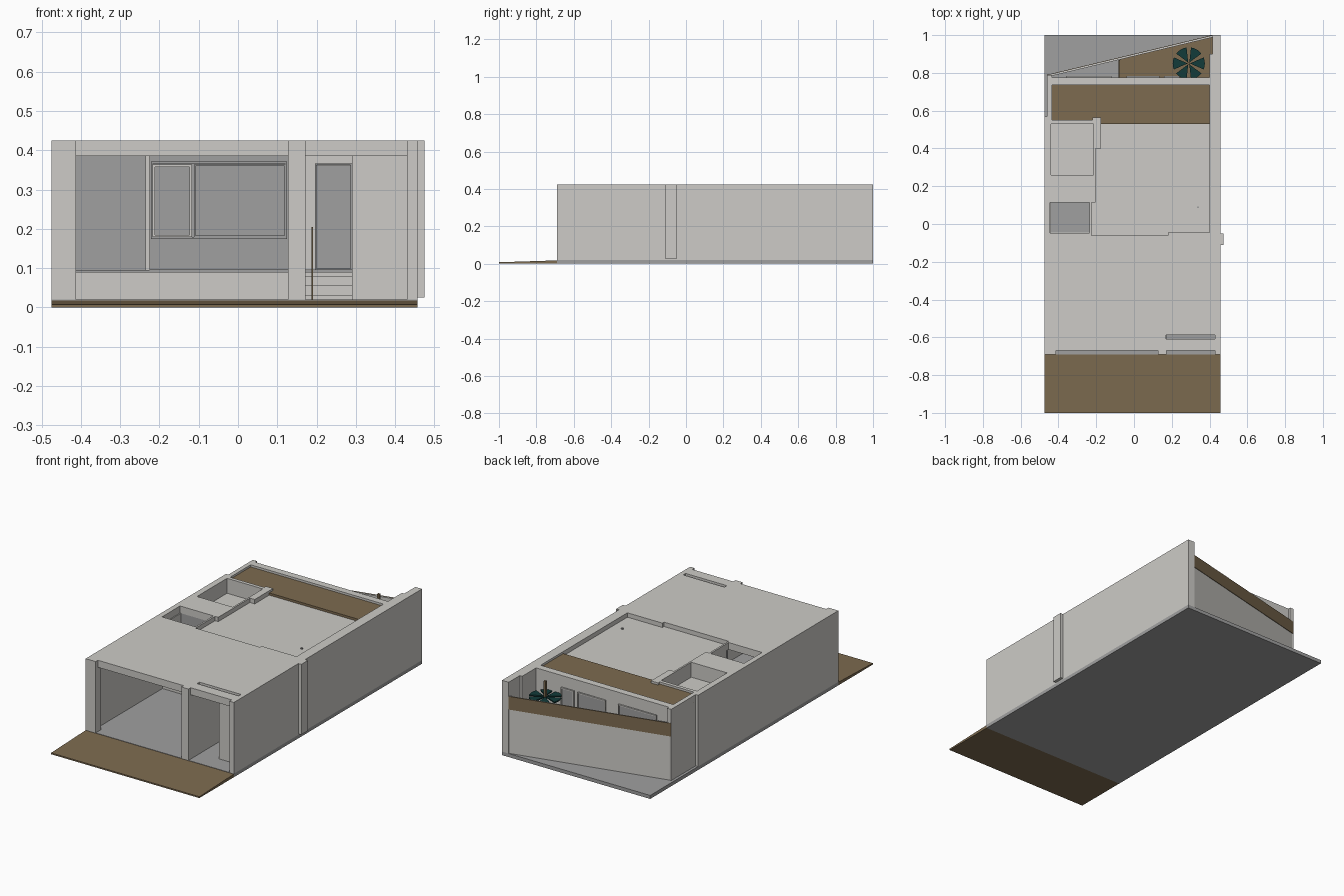
import bpy, bmesh, math
from mathutils import Vector

cube = bpy.data.objects.get("Cube")
if cube:
    bpy.data.objects.remove(cube, do_unlink=True)


def material(name, color):
    m = bpy.data.materials.new(name)
    m.use_nodes = True
    m.diffuse_color = (*color, 1)
    m.node_tree.nodes["Principled BSDF"].inputs["Base Color"].default_value = (*color, 1)
    return m


PLASTER = material("pale plaster", (0.61, 0.60, 0.57))
GREY = material("grey concrete", (0.35, 0.35, 0.35))
BROWN = material("earth brown", (0.205, 0.147, 0.08))
TEAL = material("leaf teal", (0.006, 0.044, 0.042))


def prism(name, mat, points, z0, z1):
    """Extrude a plan outline between two heights."""
    bm = bmesh.new()
    face = bm.faces.new([bm.verts.new((x, y, z0)) for x, y in points])
    top = bmesh.ops.extrude_face_region(bm, geom=[face])["geom"]
    for v in top:
        if isinstance(v, bmesh.types.BMVert):
            v.co.z = z1
    bmesh.ops.recalc_face_normals(bm, faces=bm.faces)
    mesh = bpy.data.meshes.new(name)
    bm.to_mesh(mesh)
    bm.free()
    mesh.materials.append(mat)
    obj = bpy.data.objects.new(name, mesh)
    bpy.context.collection.objects.link(obj)
    return obj


def box(name, mat, x, y, z):
    return prism(name, mat, [(x[0], y[0]), (x[1], y[0]), (x[1], y[1]), (x[0], y[1])], *z)


def cut(obj, x, y, z):
    """Cut a box shaped opening."""
    cutter = box("cutter", PLASTER, x, y, z)
    cutter.hide_render = True
    mod = obj.modifiers.new("opening", "BOOLEAN")
    mod.operation, mod.solver, mod.object = "DIFFERENCE", "EXACT", cutter
    bpy.context.view_layer.objects.active = obj
    bpy.ops.object.modifier_apply(modifier=mod.name)
    bpy.data.objects.remove(cutter, do_unlink=True)


def frame(name, mat, x, z, y, w):
    """Rectangular window frame facing the front or back."""
    for side, fx, fz in (("left", (x[1] - w, x[1]), z), ("right", (x[0], x[0] + w), z),
                         ("top", (x[0] + w, x[1] - w), (z[1] - w, z[1])),
                         ("bottom", (x[0] + w, x[1] - w), (z[0], z[0] + w))):
        box(name + "_" + side, mat, fx, y, fz)


FLOOR, UPPER, CEIL, TOP = 0.02, 0.095, 0.385, 0.425
L, R = -0.475, 0.457

# Ground
box("ground_slab", GREY, (L, R), (-0.69, 1), (0, FLOOR))
pavement = box("pavement", BROWN, (L, R), (-1, -0.69), (0, 0.018))
for v in pavement.data.vertices:
    if v.co.y < -0.9 and v.co.z > 0.01:
        v.co.z = 0.008

# Front pillars and outer walls
box("right_pillar", PLASTER, (L, -0.412), (-0.69, -0.67), (FLOOR, TOP))
box("right_pillar_back", PLASTER, (-0.44, -0.412), (-0.67, -0.64), (FLOOR, CEIL))
box("middle_pillar", PLASTER, (0.127, 0.172), (-0.69, -0.67), (FLOOR, TOP))
box("left_pillar", PLASTER, (0.43, R), (-0.69, -0.67), (FLOOR, TOP))
box("right_wall", PLASTER, (L, -0.44), (-0.67, 0.55), (FLOOR, CEIL))
box("right_wall_end", PLASTER, (L, -0.435), (0.55, 0.57), (FLOOR, TOP))
box("right_rear_wall", PLASTER, (-0.46, -0.435), (0.57, 0.79), (FLOOR, TOP))
box("left_wall", PLASTER, (0.43, R), (-0.67, 0.55), (FLOOR, CEIL))
box("left_inner_wall", PLASTER, (0.40, 0.43), (-0.045, 0.55), (FLOOR, CEIL))
box("left_rear_wall", PLASTER, (0.415, R), (0.55, 1), (FLOOR, TOP))
box("left_garden_pier", PLASTER, (0.40, 0.43), (0.55, 0.9), (FLOOR, TOP))
box("side_buttress", PLASTER, (R, 0.475), (-0.11, -0.05), (0.025, TOP))

# Garage and entrance
box("dividing_wall", PLASTER, (0.127, 0.172), (-0.67, -0.05), (FLOOR, CEIL))
box("upper_floor_base", PLASTER, (-0.44, 0.40), (-0.05, 0.735), (FLOOR, UPPER - 0.005))
box("upper_floor", GREY, (-0.44, 0.40), (-0.045, 0.735), (UPPER - 0.005, UPPER))
box("garage_back_wall", GREY, (-0.225, 0.127), (-0.05, -0.03), (UPPER, CEIL))
frame("window_surround", GREY, (-0.222, 0.125), (0.174, 0.372), (-0.06, -0.05), 0.006)
frame("small_window", PLASTER, (-0.217, -0.117), (0.179, 0.364), (-0.065, -0.05), 0.006)
frame("large_window", GREY, (-0.112, 0.122), (0.179, 0.364), (-0.062, -0.05), 0.004)
box("entrance_closet", PLASTER, (0.29, 0.43), (-0.585, -0.05), (FLOOR, CEIL))
box("door_wall", PLASTER, (0.172, 0.29), (-0.05, -0.03), (UPPER, CEIL))
box("front_door", GREY, (0.2, 0.288), (-0.058, -0.05), (UPPER, 0.362))
frame("door_frame", GREY, (0.196, 0.29), (UPPER, 0.367), (-0.062, -0.05), 0.004)
for i in range(3):
    box(f"entrance_step_{i + 1}", PLASTER, (0.172, 0.29),
        (-0.17 + 0.04 * i, -0.05), (FLOOR, 0.032 + 0.024 * i))
box("step_post", BROWN, (0.187, 0.191), (-0.19, -0.186), (FLOOR, 0.205))

# Light well and roof terrace
box("well_back_wall", GREY, (-0.44, -0.23), (0.115, 0.13), (UPPER, CEIL))
box("well_side_wall", PLASTER, (-0.235, -0.22), (-0.03, 0.115), (UPPER, CEIL))
box("terrace_floor", PLASTER, (-0.44, -0.215), (0.26, 0.53), (0.33, 0.34))
box("terrace_front_wall", PLASTER, (-0.44, -0.215), (0.245, 0.26), (0.33, CEIL))
box("terrace_back_wall", PLASTER, (-0.44, -0.215), (0.53, 0.55), (0.33, CEIL))
box("terrace_side_wall", PLASTER, (-0.215, -0.2), (0.245, 0.55), (0.33, CEIL))

# Main roof with its openings and sunken deck
roof = box("main_roof", PLASTER, (L, R), (-0.67, 0.55), (CEIL, TOP))
cut(roof, (0.17, 0.43), (-0.61, -0.588), (0.3, 0.5))
cut(roof, (-0.445, -0.235), (-0.047, 0.115), (0.3, 0.5))
cut(roof, (-0.44, -0.215), (0.26, 0.53), (0.3, 0.5))
cut(roof, (-0.225, 0.18), (-0.06, 0.115), (0.4, 0.5))
cut(roof, (-0.205, 0.40), (-0.045, 0.40), (0.4, 0.5))
cut(roof, (-0.175, 0.40), (0.39, 0.6), (0.4, 0.5))
box("roof_corner", PLASTER, (-0.22, -0.175), (0.55, 0.565), (CEIL, TOP))
box("roof_vent", GREY, (0.333, 0.343), (0.085, 0.093), (0.4, 0.407))

# Rear roof and garden facade
box("rear_roof", BROWN, (-0.46, 0.40), (0.53, 0.735), (0.387, 0.413))
box("rear_wall", PLASTER, (-0.46, 0.40), (0.735, 0.775), (FLOOR, TOP))
for name, x, z in (("rear_window", (-0.04, 0.135), (0.18, 0.36)),
                   ("rear_door", (0.16, 0.24), (UPPER, 0.36)),
                   ("patio_door", (-0.36, -0.12), (UPPER, 0.36))):
    box(name + "_pane", GREY, x, (0.775, 0.779), z)
    frame(name + "_frame", PLASTER, x, z, (0.775, 0.784), 0.006)

# Garden behind the house, closed by the slanted fence
def fence_y(x):
    return 0.79 + (x + 0.46) * 0.21 / 0.875


def strip(name, mat, x, offset, z):
    a, b = offset
    prism(name, mat, [(x[0], fence_y(x[0]) + a), (x[1], fence_y(x[1]) + a),
                      (x[1], fence_y(x[1]) + b), (x[0], fence_y(x[0]) + b)], *z)


def garden_bed(name, mat, x0, x1, z):
    prism(name, mat, [(x0, 0.775), (x1, 0.775), (x1, fence_y(x1) - 0.012),
                      (x0, fence_y(x0) - 0.012)], FLOOR, z)


garden_bed("patio", GREY, -0.435, -0.08, 0.09)
garden_bed("lawn", BROWN, -0.075, 0.415, UPPER)
strip("fence_wall", PLASTER, (-0.46, 0.415), (-0.012, -0.003), (FLOOR, 0.343))
strip("fence_band", BROWN, (-0.46, 0.415), (-0.003, 0.0), (0.27, 0.345))
box("garden_divider", BROWN, (-0.081, -0.075), (0.775, 0.868), (FLOOR, 0.2))

# Garden tree with a ring of fan shaped leaves
TREE = Vector((0.29, 0.85))
box("tree_trunk", BROWN, (TREE.x - 0.006, TREE.x + 0.006),
    (TREE.y - 0.006, TREE.y + 0.006), (UPPER, 0.41))
for i in range(6):
    mid = math.radians(60 * i)
    arc = [math.radians(a) for a in (-22, -11, 0, 11, 22)]
    points = [TREE + Vector((math.cos(mid), math.sin(mid))) * 0.006]
    points += [TREE + Vector((math.cos(mid + a), math.sin(mid + a))) * 0.085 for a in arc]
    prism(f"tree_leaf_{i + 1}", TEAL, points, 0.315, 0.322)
